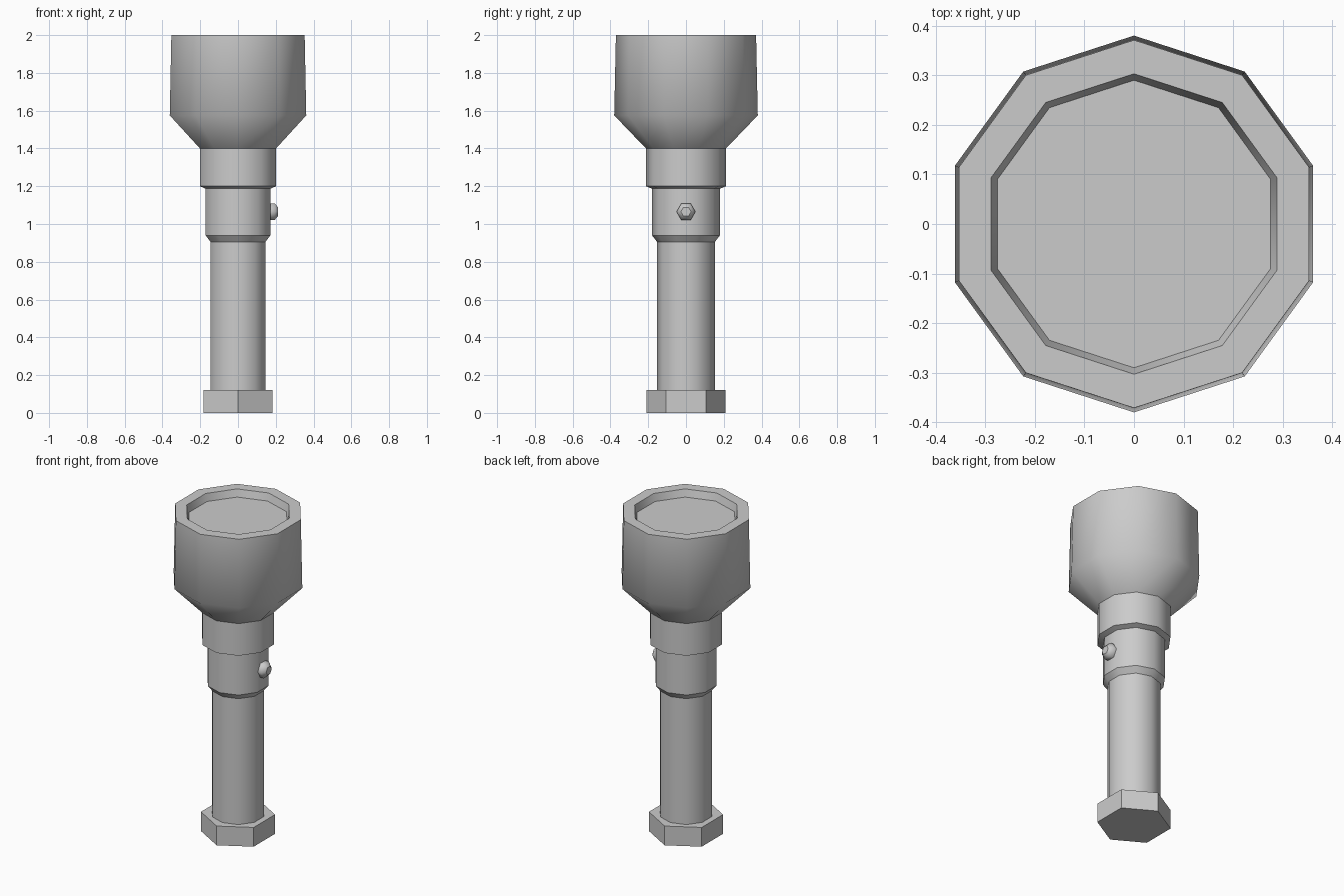
import bpy, bmesh, math
from mathutils import Matrix

if "Cube" in bpy.data.objects:
    bpy.data.objects.remove(bpy.data.objects["Cube"])


def lathe(name, profile, sides, sharp=(), cap_start=False, cap_end=False,
          smooth=True, matrix=None):
    """Sweep (radius, height) points around z; 'sharp' lists the hard rings."""
    bm = bmesh.new()
    rings = []
    for r, z in profile:
        ring = []
        for i in range(sides):
            a = math.pi / 2 + 2 * math.pi * i / sides
            ring.append(bm.verts.new((r * math.cos(a), r * math.sin(a), z)))
        rings.append(ring)
    for lo, hi in zip(rings, rings[1:]):
        for i in range(sides):
            j = (i + 1) % sides
            bm.faces.new((lo[i], lo[j], hi[j], hi[i])).smooth = smooth
    if cap_start:
        bm.faces.new(rings[0][::-1])
    if cap_end:
        bm.faces.new(rings[-1])
    for k in sharp:
        for i in range(sides):
            e = bm.edges.get((rings[k][i], rings[k][(i + 1) % sides]))
            if e:
                e.smooth = False
    if matrix:
        bm.transform(matrix)
    mesh = bpy.data.meshes.new(name)
    bm.to_mesh(mesh)
    bm.free()
    obj = bpy.data.objects.new(name, mesh)
    bpy.context.collection.objects.link(obj)
    return obj


# Hexagonal end cap
lathe("end_cap", [(0.21, 0), (0.21, 0.12)], 6,
      cap_start=True, cap_end=True, smooth=False)

# Handle, switch housing and collar
lathe("handle", [(0.153, 0.12), (0.153, 0.905), (0.18, 0.94), (0.18, 1.187),
                 (0.212, 1.2), (0.212, 1.4)], 10, sharp=range(6))

# Flared lamp head with its rim, recess and lens
lathe("lamp_head", [(0.212, 1.4), (0.38, 1.575), (0.371, 2.0), (0.303, 2.0),
                    (0.29, 1.955)], 10, sharp=(0, 2, 3, 4), cap_end=True)

# Hexagonal push button on the right side
to_side = Matrix.Translation((0.165, 0, 1.065)) @ Matrix.Rotation(math.pi / 2, 4, 'Y')
lathe("switch_button", [(0.05, 0), (0.05, 0.029), (0.027, 0.048)], 6,
      cap_start=True, cap_end=True, matrix=to_side)
